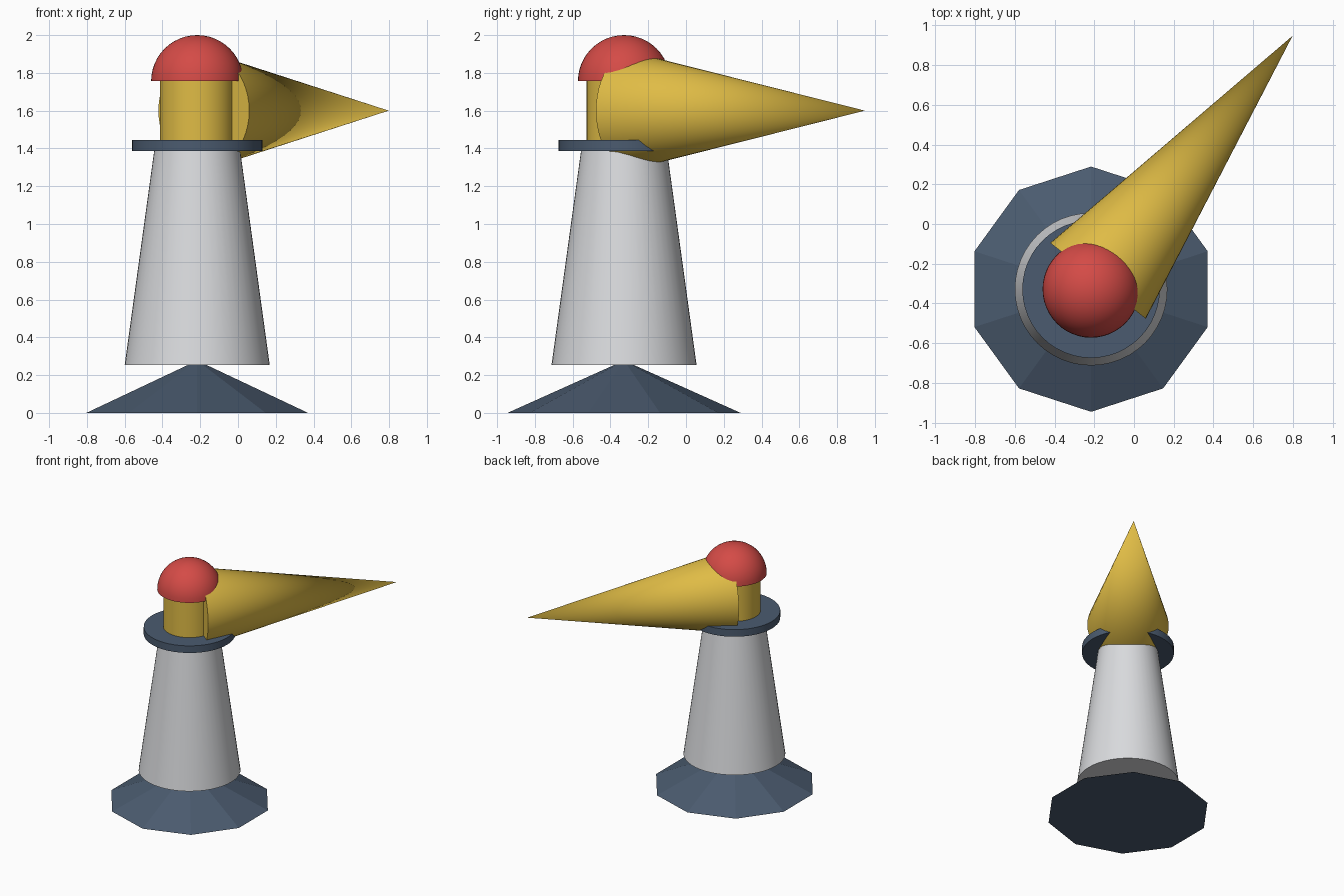
import bpy, bmesh, math
from mathutils import Vector, Matrix

cube = bpy.data.objects.get("Cube")
if cube:
    bpy.data.objects.remove(cube)


def material(name, rgb):
    m = bpy.data.materials.new(name)
    m.use_nodes = True
    m.diffuse_color = (*rgb, 1)
    m.node_tree.nodes["Principled BSDF"].inputs["Base Color"].default_value = (*rgb, 1)
    return m


slate = material("slate_blue", (0.07, 0.105, 0.16))
white = material("off_white", (0.70, 0.71, 0.73))
yellow = material("lamp_yellow", (0.74, 0.50, 0.06))
red = material("roof_red", (0.66, 0.07, 0.062))

CENTRE = Vector((-0.216, -0.328, 0))


def finish(bm, name, mat, smooth=True):
    me = bpy.data.meshes.new(name)
    bm.to_mesh(me)
    bm.free()
    me.materials.append(mat)
    ob = bpy.data.objects.new(name, me)
    bpy.context.collection.objects.link(ob)
    if smooth:
        bpy.ops.object.select_all(action='DESELECT')
        ob.select_set(True)
        bpy.context.view_layer.objects.active = ob
        bpy.ops.object.shade_smooth_by_angle(angle=math.radians(35))
    return ob


def frustum(name, mat, r1, r2, z1, z2, sides=48, turn=0.0, smooth=True):
    """Upright closed cone section about the tower axis."""
    bm = bmesh.new()
    place = Matrix.Translation(CENTRE + Vector((0, 0, (z1 + z2) / 2)))
    bmesh.ops.create_cone(bm, cap_ends=True, segments=sides, radius1=r1, radius2=r2,
                          depth=z2 - z1, matrix=place @ Matrix.Rotation(turn, 4, 'Z'))
    return finish(bm, name, mat, smooth)


# Rock base: ten-sided pointed cone with corners on the y axis
frustum("rock_base", slate, 0.617, 0, 0, 0.277, 10, 0, False)

# Tower, gallery and lantern room
frustum("tower", white, 0.384, 0.226, 0.254, 1.40)
frustum("gallery", slate, 0.346, 0.346, 1.387, 1.446)
frustum("lantern_room", yellow, 0.198, 0.198, 1.44, 1.76)

# Domed roof: upper half of a sphere, closed underneath
bm = bmesh.new()
bmesh.ops.create_uvsphere(bm, u_segments=48, v_segments=24, radius=0.244)
geom = bm.verts[:] + bm.edges[:] + bm.faces[:]
bmesh.ops.bisect_plane(bm, geom=geom, plane_co=(0, 0, 0), plane_no=(0, 0, -1), clear_outer=True)
bmesh.ops.holes_fill(bm, edges=[e for e in bm.edges if e.is_boundary])
bmesh.ops.translate(bm, verts=bm.verts, vec=CENTRE + Vector((0, 0, 1.756)))
finish(bm, "domed_roof", red)

# Light beam: long cone lying level, its wide end at the lantern room
tip = Vector((0.798, 0.947, 1.6))
wide_end = Vector((-0.181, -0.286, 1.6))
axis = tip - wide_end
bm = bmesh.new()
place = Matrix.Translation((tip + wide_end) / 2) @ axis.to_track_quat('Z', 'Y').to_matrix().to_4x4()
bmesh.ops.create_cone(bm, cap_ends=True, segments=48, radius1=0.307, radius2=0,
                      depth=axis.length, matrix=place)
finish(bm, "light_beam", yellow)
